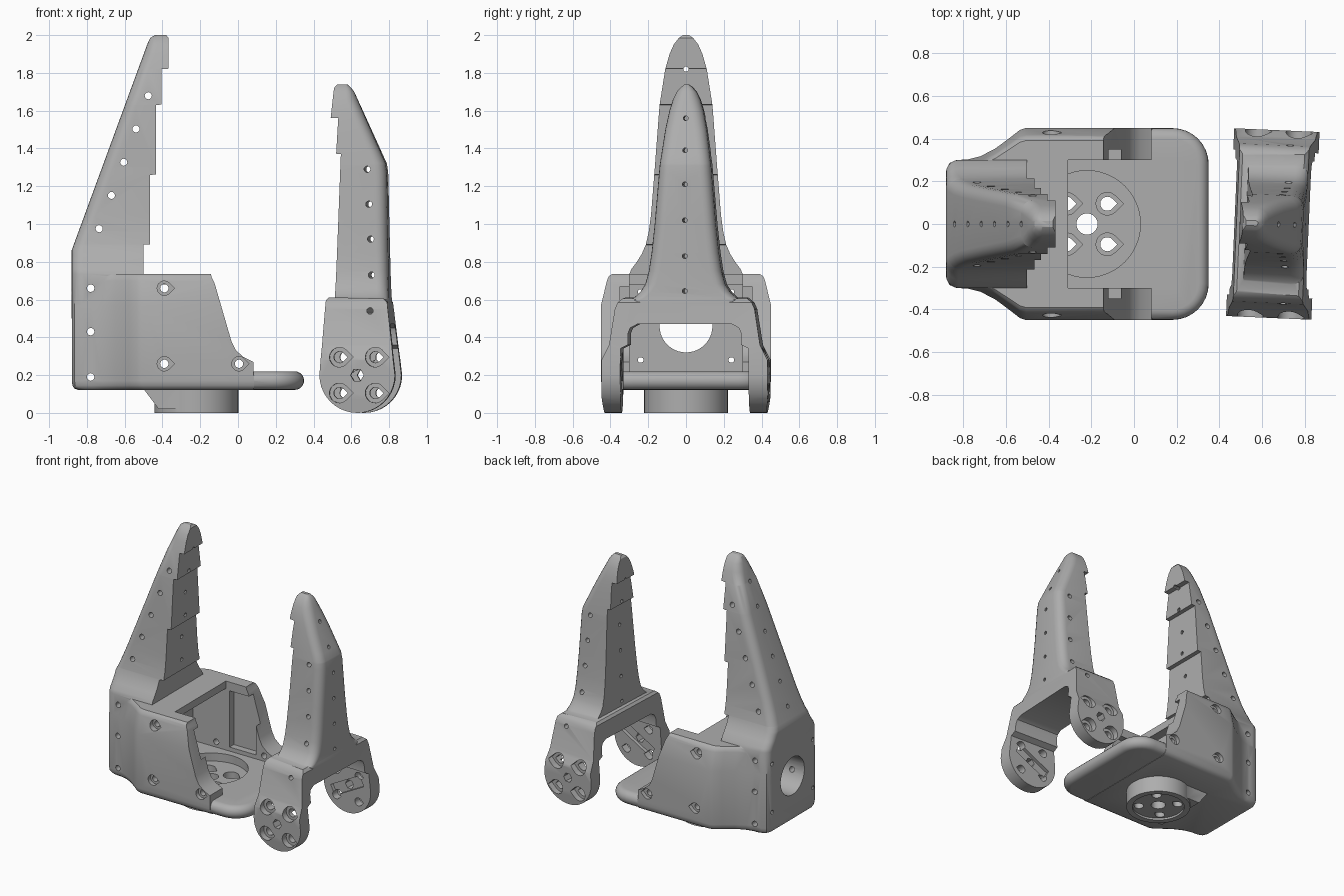
import bpy, bmesh, math

if "Cube" in bpy.data.objects:
    bpy.data.objects.remove(bpy.data.objects["Cube"])

grey = bpy.data.materials.new("plain_grey")
grey.diffuse_color = (0.42, 0.42, 0.42, 1)
grey.use_nodes = True
grey.node_tree.nodes["Principled BSDF"].inputs["Base Color"].default_value = grey.diffuse_color


def loft(name, rings):
    """Closed solid through rings of equal point count."""
    bm = bmesh.new()
    vs = [[bm.verts.new(p) for p in r] for r in rings]
    n = len(rings[0])
    for a, b in zip(vs, vs[1:]):
        for i in range(n):
            j = (i + 1) % n
            bm.faces.new((a[i], a[j], b[j], b[i]))
    bm.faces.new(vs[0][::-1])
    bm.faces.new(vs[-1])
    bmesh.ops.recalc_face_normals(bm, faces=bm.faces)
    me = bpy.data.meshes.new(name)
    bm.to_mesh(me)
    bm.free()
    ob = bpy.data.objects.new(name, me)
    bpy.context.collection.objects.link(ob)
    me.materials.append(grey)
    return ob


def prism(pts, axis, a, b, name="cutter"):
    """Flat profile extruded along an axis from a to b."""
    put = {'x': lambda u, v, t: (t, u, v), 'y': lambda u, v, t: (u, t, v),
           'z': lambda u, v, t: (u, v, t)}[axis]
    return loft(name, [[put(u, v, t) for u, v in pts] for t in (a, b)])


def box(x0, x1, y0, y1, z0, z1):
    return prism([(x0, y0), (x1, y0), (x1, y1), (x0, y1)], 'z', z0, z1)


def circle(u, v, r, n=20):
    return [(u + r * math.cos(2 * math.pi * i / n), v + r * math.sin(2 * math.pi * i / n)) for i in range(n)]


def teardrop(u, v, r):
    arc = [math.radians(45 + 270 * i / 14) for i in range(15)]
    return [(u + r * math.cos(t), v + r * math.sin(t)) for t in arc] + [(u + 1.414 * r, v)]


def combine(ob, other, op='DIFFERENCE'):
    m = ob.modifiers.new("bool", 'BOOLEAN')
    m.operation, m.solver, m.object = op, 'EXACT', other
    bpy.context.view_layer.update()
    dg = bpy.context.evaluated_depsgraph_get()
    me = bpy.data.meshes.new_from_object(ob.evaluated_get(dg))
    ob.modifiers.clear()
    ob.data = me
    bpy.data.objects.remove(other)


def lerp(table, z):
    for (z0, a), (z1, b) in zip(table, table[1:]):
        if z <= z1:
            return a + (b - a) * max(0, z - z0) / (z1 - z0)
    return table[-1][1]


def finger(name, flat, back, width):
    """Tapered finger: flat stepped gripping side, rounded back edges."""
    zs = sorted({z for t in (flat, back, width) for z, _ in t})
    rings = []
    for z in zs:
        f, b, w = lerp(flat, z), lerp(back, z), lerp(width, z)
        s = 1 if b > f else -1
        r = min(0.06, 0.8 * w, 0.45 * abs(b - f))
        ring = [(f, -w, z)]
        for k in range(12):
            t = math.radians(-90 + 90 * (k % 6) / 5 + (90 if k > 5 else 0))
            cy = (w - r) * (1 if k > 5 else -1)
            ring.append((b - s * r + s * r * math.cos(t), cy + r * math.sin(t), z))
        rings.append(ring + [(f, w, z)])
    return loft(name, rings)


def finish(ob):
    ob.data.materials.clear()
    ob.data.materials.append(grey)
    bpy.ops.object.select_all(action='DESELECT')
    ob.select_set(True)
    bpy.context.view_layer.objects.active = ob
    bpy.ops.object.shade_smooth_by_angle(angle=math.radians(32))


# Housing: flared plan outline with rounded bottom and leaning upper walls
half = [(-0.88, 0.25), (-0.865, 0.285), (-0.83, 0.30), (-0.78, 0.302), (-0.72, 0.317), (-0.65, 0.353),
        (-0.58, 0.405), (-0.535, 0.44), (-0.505, 0.45), (0.085, 0.45)]
outline = half + [(x, -y) for x, y in reversed(half)]
levels = [(0.12, .96, .92), (0.13, .985, .965), (0.145, .996, .99), (0.17, 1, 1), (0.57, 1, 1),
          (0.70, 1, .93), (0.722, 1, .91), (0.735, 1, .87)]
base = loft("gripper_base", [[(x * sx, y * sy, z) for x, y in outline] for z, sx, sy in levels])

# Sloping front edge of the side walls
combine(base, prism([(-0.16, 0.8), (-0.14, 0.72), (-0.125, 0.69), (-0.035, 0.38), (-0.01, 0.33), (0.03, 0.295),
                     (0.082, 0.27), (0.082, 0.2), (0.5, 0.2), (0.5, 0.8)], 'y', -1, 1))


# Floor plate with a fully rounded rim
def plate_ring(ins, z):
    r, x1, y1 = 0.17 - ins, 0.35 - ins, 0.449 - ins
    arc = [math.radians(90 - 90 * i / 8) for i in range(9)]
    side = [(-0.5, y1)] + [(x1 - r + r * math.cos(t), y1 - r + r * math.sin(t)) for t in arc]
    return [(x, y, z) for x, y in side] + [(x, -y, z) for x, y in reversed(side)]


turn = [math.radians(-90 + 180 * i / 10) for i in range(11)]
combine(base, loft("plate", [plate_ring(0.049 * (1 - math.cos(t)), 0.171 + 0.049 * math.sin(t)) for t in turn]),
        'UNION')

# Fixed finger rising from the back of the housing
fixed = finger("fixed_finger",
               [(0.5, -0.50), (0.89, -0.50), (0.892, -0.465), (1.26, -0.465), (1.262, -0.435), (1.63, -0.435),
                (1.632, -0.405), (1.82, -0.405), (1.822, -0.368), (1.985, -0.368), (2.0, -0.38)],
               [(0.5, -0.881), (0.86, -0.881), (1.95, -0.481), (1.985, -0.465), (2.0, -0.44)],
               [(0.5, 0.297), (0.735, 0.30), (0.76, 0.29), (0.8, 0.26), (0.84, 0.235), (0.89, 0.213), (0.96, 0.197),
                (1.05, 0.185), (1.3, 0.165), (1.63, 0.14), (1.82, 0.11), (1.9, 0.087), (1.95, 0.065),
                (1.985, 0.038), (2.0, 0.015)])
combine(base, fixed, 'UNION')

# Turntable boss and wedge underneath
combine(base, prism(circle(-0.22, 0, 0.222, 48), 'z', 0, 0.15), 'UNION')
combine(base, prism([(-0.51, 0.14), (-0.42, 0.02), (-0.27, 0.02), (-0.27, 0.14)], 'y', -0.2, 0.2), 'UNION')

# Motor cavity, open top front, wall pockets and floor recess
combine(base, box(-0.58, 0.2, -0.3, 0.3, 0.22, 0.68))
combine(base, box(-0.31, 0.2, -0.3, 0.3, 0.5, 0.9))
for s in (-1, 1):
    combine(base, box(-0.28, -0.06, s * 0.28, s * 0.35, 0.25, 0.67))
combine(base, prism(circle(-0.22, 0, 0.25, 48), 'z', 0.16, 0.5))
combine(base, prism(circle(-0.22, 0, 0.18, 40), 'z', -0.1, 0.015))
combine(base, prism(circle(-0.22, 0, 0.05), 'z', -0.1, 0.4))
for sx in (-1, 1):
    for sy in (-1, 1):
        u, v = -0.22 + 0.095 * sx, 0.095 * sy
        combine(base, prism(teardrop(u, v, 0.053), 'z', 0.11, 0.4))
        combine(base, prism(teardrop(u, v, 0.033), 'z', -0.1, 0.4))

# Cable hole and screw holes
combine(base, prism(circle(0, 0.46, 0.14, 40), 'x', -1, -0.5))
for s in (-1, 1):
    for z in (0.28, 0.64):
        combine(base, prism(circle(s * 0.24, z, 0.015, 10), 'x', -1, -0.5))
    for x, z, y in ((-0.39, 0.66, 0.395), (-0.39, 0.26, 0.42), (0.005, 0.26, 0.42)):
        combine(base, prism(teardrop(x, z, 0.038), 'y', s * y, s * 0.6))
        combine(base, prism(circle(x, z, 0.022, 14), 'y', s * 0.25, s * 0.6))
for z in (0.19, 0.43, 0.66):
    combine(base, prism(circle(-0.78, z, 0.02, 12), 'y', -1, 1))
for i in range(5):
    combine(base, prism(circle(-0.735 + 0.065 * i, 0.975 + 0.176 * i, 0.019, 12), 'y', -1, 1))
for i in range(6):
    combine(base, prism(circle(0, 0.97 + 0.17 * i, 0.014, 10), 'x', -1, 0))
finish(base)

# Moving finger bracket: side profile crossed with an arch
low = [math.radians(-180 * i / 20) for i in range(21)]
side = [(-0.17, 0.595), (-0.155, 0.612), (0.135, 0.605), (0.155, 0.585)]
side += [(0.2 * math.cos(t), 0.2 + 0.2 * math.sin(t)) for t in low]
claw = prism(side, 'y', -0.5, 0.5, "moving_finger")
arch = [(0.28, 0.62), (0.325, 0.61), (0.355, 0.585), (0.37, 0.55), (0.40, 0.36), (0.44, 0.28), (0.44, 0.08),
        (0.42, -0.1), (0.34, -0.1), (0.34, 0.34), (0.30, 0.36), (0.30, 0.42), (0.288, 0.45), (0.25, 0.47)]
combine(claw, prism(arch + [(-y, z) for y, z in reversed(arch)], 'x', -0.5, 0.5), 'INTERSECT')

# Moving finger blade
blade = finger("blade",
               [(0.5, -0.13), (1.37, -0.10), (1.372, -0.125), (1.56, -0.115), (1.562, -0.155), (1.72, -0.14),
                (1.738, -0.125)],
               [(0.5, 0.157), (0.61, 0.155), (1.27, 0.142), (1.32, 0.135), (1.70, -0.035), (1.72, -0.05),
                (1.738, -0.07)],
               [(0.5, 0.29), (0.6, 0.29), (0.615, 0.265), (0.64, 0.238), (0.68, 0.212), (0.75, 0.193), (0.85, 0.178),
                (1.0, 0.162), (1.31, 0.136), (1.5, 0.11), (1.6, 0.09), (1.66, 0.072), (1.70, 0.052),
                (1.725, 0.03), (1.738, 0.012)])
combine(claw, blade, 'UNION')

# Hinge discs: countersunk screws, centre hole and inner horn slot
c, d = math.cos(0.5), math.sin(0.5)
slot = [(u * c - v * d, 0.2 + u * d + v * c) for u, v in ((-0.14, -0.04), (0.14, -0.04), (0.14, 0.04), (-0.14, 0.04))]
for s in (-1, 1):
    combine(claw, prism(slot, 'y', s * 0.30, s * 0.365))
    combine(claw, prism(circle(0, 0.2, 0.035, 6), 'y', s * 0.3, s * 0.6))
    for u in (-0.095, 0.095):
        for v in (0.105, 0.295):
            combine(claw, prism(teardrop(u, v, 0.052), 'y', s * 0.395, s * 0.6))
            combine(claw, prism(teardrop(u, v, 0.03), 'y', s * 0.3, s * 0.6))

# Small drilled holes along the blade
for x, z in ((0.04, 1.29), (0.05, 1.105), (0.06, 0.92), (0.065, 0.73), (0.065, 0.54)):
    combine(claw, prism(circle(x, z, 0.017, 12), 'y', -1, 1))
for z in (0.645, 0.83, 1.02, 1.21, 1.39, 1.56):
    combine(claw, prism(circle(0, z, 0.013, 10), 'x', -1, 1))
finish(claw)
claw.location = (0.65, 0, 0)
claw.rotation_euler = (0, 0, math.radians(-2.5))
